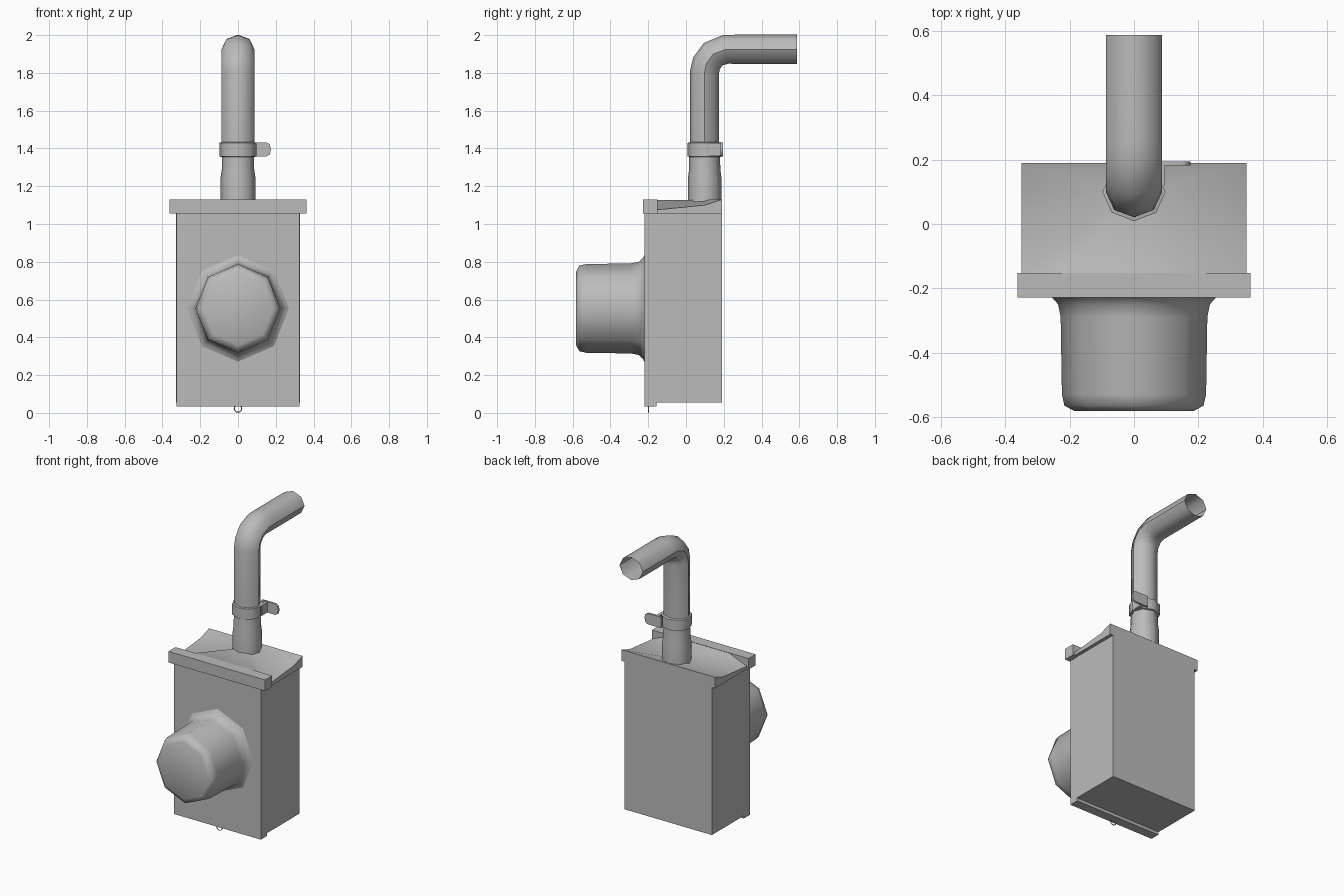
import bpy, bmesh, math
from mathutils import Vector

if "Cube" in bpy.data.objects:
    bpy.data.objects.remove(bpy.data.objects["Cube"])

grey = bpy.data.materials.new("plain_grey")
grey.diffuse_color = (0.5, 0.5, 0.5, 1)
grey.use_nodes = True
grey.node_tree.nodes["Principled BSDF"].inputs["Base Color"].default_value = grey.diffuse_color


def finish(name, bm, angle=50, normals=True):
    if normals:
        bmesh.ops.recalc_face_normals(bm, faces=bm.faces)
    me = bpy.data.meshes.new(name)
    bm.to_mesh(me)
    bm.free()
    me.materials.append(grey)
    ob = bpy.data.objects.new(name, me)
    bpy.context.collection.objects.link(ob)
    bpy.ops.object.select_all(action='DESELECT')
    ob.select_set(True)
    bpy.context.view_layer.objects.active = ob
    bpy.ops.object.shade_smooth_by_angle(angle=math.radians(angle))
    return ob


def box(name, x, y0, y1, z0, z1):
    bm = bmesh.new()
    bmesh.ops.create_cube(bm, size=1)
    for v in bm.verts:
        v.co = (v.co.x * 2 * x, y0 + (v.co.y + .5) * (y1 - y0), z0 + (v.co.z + .5) * (z1 - z0))
    return finish(name, bm)


def loft(name, rings, caps=(True, True), angle=50):
    """Skin consecutive rings of points."""
    bm = bmesh.new()
    rows = [[bm.verts.new(p) for p in r] for r in rings]
    n = len(rows[0])
    for a, b in zip(rows, rows[1:]):
        for i in range(n):
            j = (i + 1) % n
            bm.faces.new((a[i], a[j], b[j], b[i]))
    if caps[0]:
        bm.faces.new(rows[0])
    if caps[1]:
        bm.faces.new(rows[-1])
    return finish(name, bm, angle)


def ring(c, u, v, ru, rv, n=8):
    """Polygon ring whose first corner lies along v."""
    c, u, v = Vector(c), Vector(u), Vector(v)
    return [c + u * ru * math.sin(2 * math.pi * i / n) + v * rv * math.cos(2 * math.pi * i / n)
            for i in range(n)]


X, Y, Z = (1, 0, 0), (0, 1, 0), (0, 0, 1)

# box body, front panel and overhanging front lip
box("body", .327, -.16, .19, .055, 1.06)
box("front_panel", .325, -.22, -.155, .035, 1.06)
box("front_lip", .362, -.228, -.152, 1.055, 1.13)

# lid: high at the back edge, low at front corners, raised fan behind the lip
bm = bmesh.new()
outline = [(-.35, .19, 1.13), (-.35, .10, 1.10), (-.35, -.155, 1.075), (-.22, -.155, 1.128),
           (.22, -.155, 1.128), (.35, -.155, 1.075), (.35, .10, 1.10), (.35, .19, 1.13)]
top = [bm.verts.new(p) for p in outline]
low = [bm.verts.new((p[0], p[1], 1.055)) for p in outline]
hub = bm.verts.new((0, .10, 1.128))
for i in range(8):
    j = (i + 1) % 8
    bm.faces.new((top[i], top[j], low[j], low[i]))
    bm.faces.new((top[i], top[j], hub))
bm.faces.new(low)
finish("lid", bm)

# eight-sided motor housing with a flared foot
profile = [(-.215, .285), (-.228, .262), (-.25, .242), (-.29, .234), (-.53, .23),
           (-.565, .222), (-.582, .19)]
loft("motor_housing", [ring((0, y, .553), X, Z, r * .975, r * 1.02) for y, r in profile],
     caps=(False, True))

# lower stub of the outlet
loft("outlet_stub", [ring((0, .099, z), X, Y, r, -r * .96)
                     for z, r in ((1.1, .093), (1.24, .093), (1.29, .086), (1.38, .085))])

# bent open pipe: path points are (y, z, tilt in degrees)
path = [(.098, 1.36, 0), (.098, 1.80, 8), (.108, 1.85, 25), (.145, 1.90, 50),
        (.21, 1.924, 78), (.26, 1.925, 90), (.588, 1.925, 90)]
rings = []
for y, z, t in path:
    a = math.radians(t)
    side = Vector((0, -math.cos(a), math.sin(a)))
    rings.append(ring((0, y, z), X, side, .087, .077))
loft("outlet_pipe", rings, caps=(False, False))

# clamp collar around the pipe joint
loft("clamp_collar", [ring((0, .1, z), X, Y, r, -r * .93)
                      for z, r in ((1.355, .088), (1.358, .098), (1.43, .098), (1.433, .088))])

# rounded clamp tab leading off the back of the collar
shape = [(.05, 1.358), (.15, 1.358), (.168, 1.368), (.175, 1.395), (.168, 1.422),
         (.15, 1.432), (.05, 1.432)]
loft("clamp_tab", [[(x, y, z) for x, z in shape] for y in (.182, .195)])
box("clamp_bridge", .01, .12, .19, 1.36, 1.43).location.x = .085

# small wire ring under the front panel
turns = [2 * math.pi * k / 12 for k in range(12)]
bm = bmesh.new()
rows = []
for t in turns:
    d = Vector((math.cos(t), 0, math.sin(t)))
    rows.append([bm.verts.new(p) for p in
                 ring(Vector((0, -.198, .023)) + d * .02, d, Y, .003, .003, 5)])
for k in range(12):
    a, b = rows[k], rows[(k + 1) % 12]
    for i in range(5):
        j = (i + 1) % 5
        bm.faces.new((a[i], a[j], b[j], b[i]))
finish("hanging_ring", bm)
